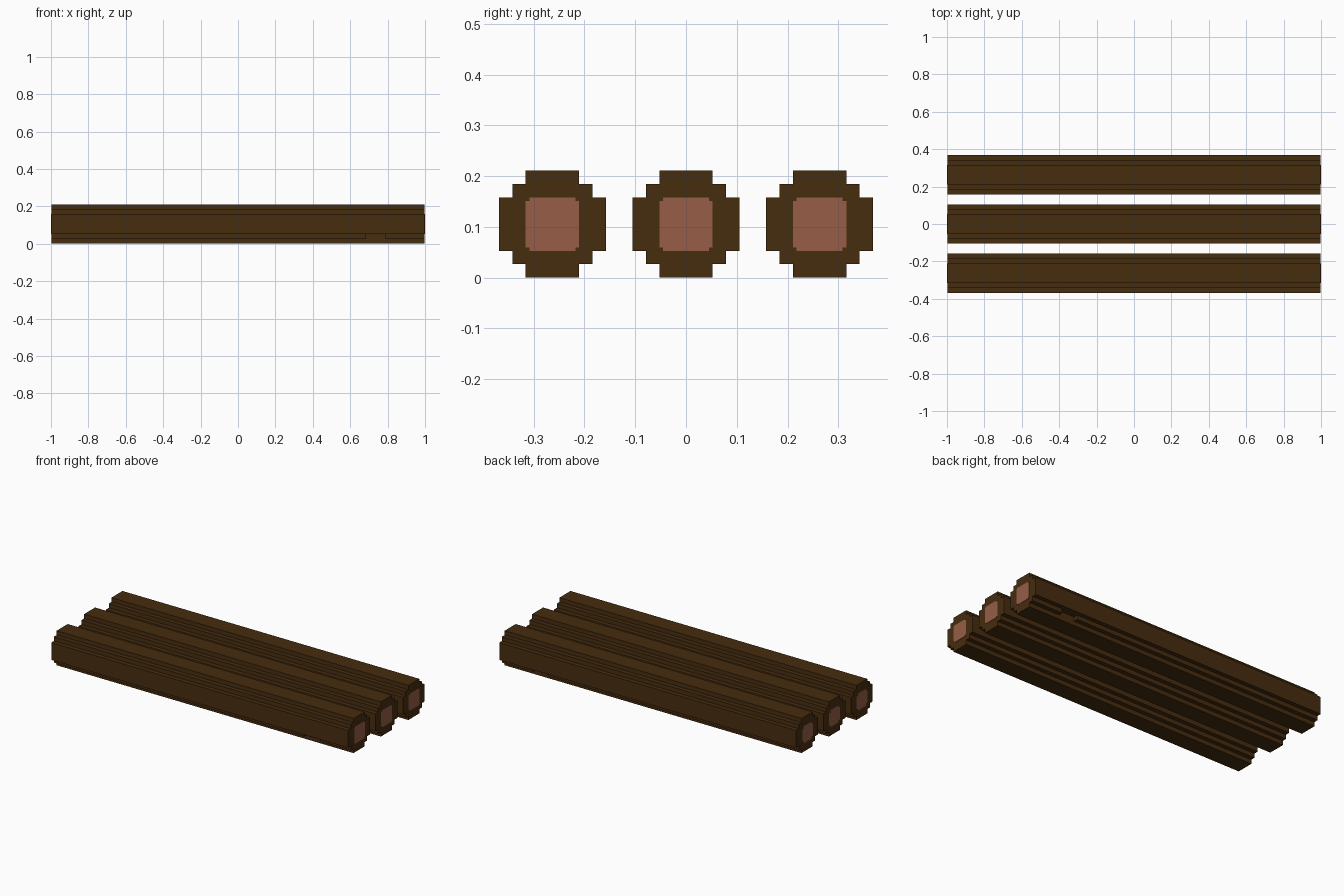
import bpy
import bmesh

if "Cube" in bpy.data.objects:
    bpy.data.objects.remove(bpy.data.objects["Cube"], do_unlink=True)

U = 2 / 76            # one block of the stepped cross-section
MID = 4 * U           # height of a log's axis


def material(name, rgb):
    m = bpy.data.materials.new(name)
    m.use_nodes = True
    m.diffuse_color = (*rgb, 1)
    m.node_tree.nodes["Principled BSDF"].inputs["Base Color"].default_value = (*rgb, 1)
    return m


bark = material("dark brown bark", (0.061, 0.026, 0.0048))
heart = material("pinkish heartwood", (0.305, 0.109, 0.062))


def mirrored(quarter):
    """Closed outline from the points of its first quadrant, listed from +y to +z."""
    back = quarter[::-1]
    return (quarter + [(-y, z) for y, z in back]
            + [(-y, -z) for y, z in quarter] + [(y, -z) for y, z in back])


def prism(name, outline, x0, x1, y, mat):
    """Extrude a y-z outline along x."""
    bm = bmesh.new()
    face = bm.faces.new([bm.verts.new((x0, y + a, MID + b)) for a, b in outline])
    ext = bmesh.ops.extrude_face_region(bm, geom=[face])
    verts = [v for v in ext["geom"] if isinstance(v, bmesh.types.BMVert)]
    bmesh.ops.translate(bm, verts=verts, vec=(x1 - x0, 0, 0))
    bmesh.ops.recalc_face_normals(bm, faces=bm.faces)
    mesh = bpy.data.meshes.new(name)
    bm.to_mesh(mesh)
    bm.free()
    mesh.materials.append(mat)
    ob = bpy.data.objects.new(name, mesh)
    bpy.context.collection.objects.link(ob)
    return ob


def notch(log, y, side):
    """Cut a short gap in the lower outer step of a log."""
    ya, yb = y + side * 2 * U, y + side * 3.5 * U
    box = [(ya - y, -3 * U), (yb - y, -3 * U), (yb - y, -2 * U), (ya - y, -2 * U)]
    cutter = prism("notch_cutter", box, 1 - 12 * U, 1 - 8 * U, y, bark)
    cutter.hide_render = True
    mod = log.modifiers.new("notch", 'BOOLEAN')
    mod.operation = 'DIFFERENCE'
    mod.solver = 'EXACT'
    mod.object = cutter
    bpy.context.view_layer.objects.active = log
    bpy.ops.object.modifier_apply(modifier=mod.name)
    bpy.data.objects.remove(cutter, do_unlink=True)


def core_outline(c):
    """Square core with corners stepped in by c."""
    h = 2 * U
    return mirrored([(h, h - c), (h - c, h - c), (h - c, h)])


log_outline = mirrored([(4 * U, 2 * U), (3 * U, 2 * U), (3 * U, 3 * U),
                        (2 * U, 3 * U), (2 * U, 4 * U)])
T = 0.002             # thickness of the heartwood plates

for label, side in (("front", -1), ("middle", 0), ("back", 1)):
    y = side * 10 * U
    # stepped log
    log = prism(label + "_log", log_outline, -1 + T, 1 - T, y, bark)
    if side:
        notch(log, y, side)
    # heartwood plates on both ends
    prism(label + "_left_heartwood", core_outline(0.007), 1 - T, 1, y, heart)
    prism(label + "_right_heartwood", core_outline(0.014), -1, -1 + T, y, heart)
